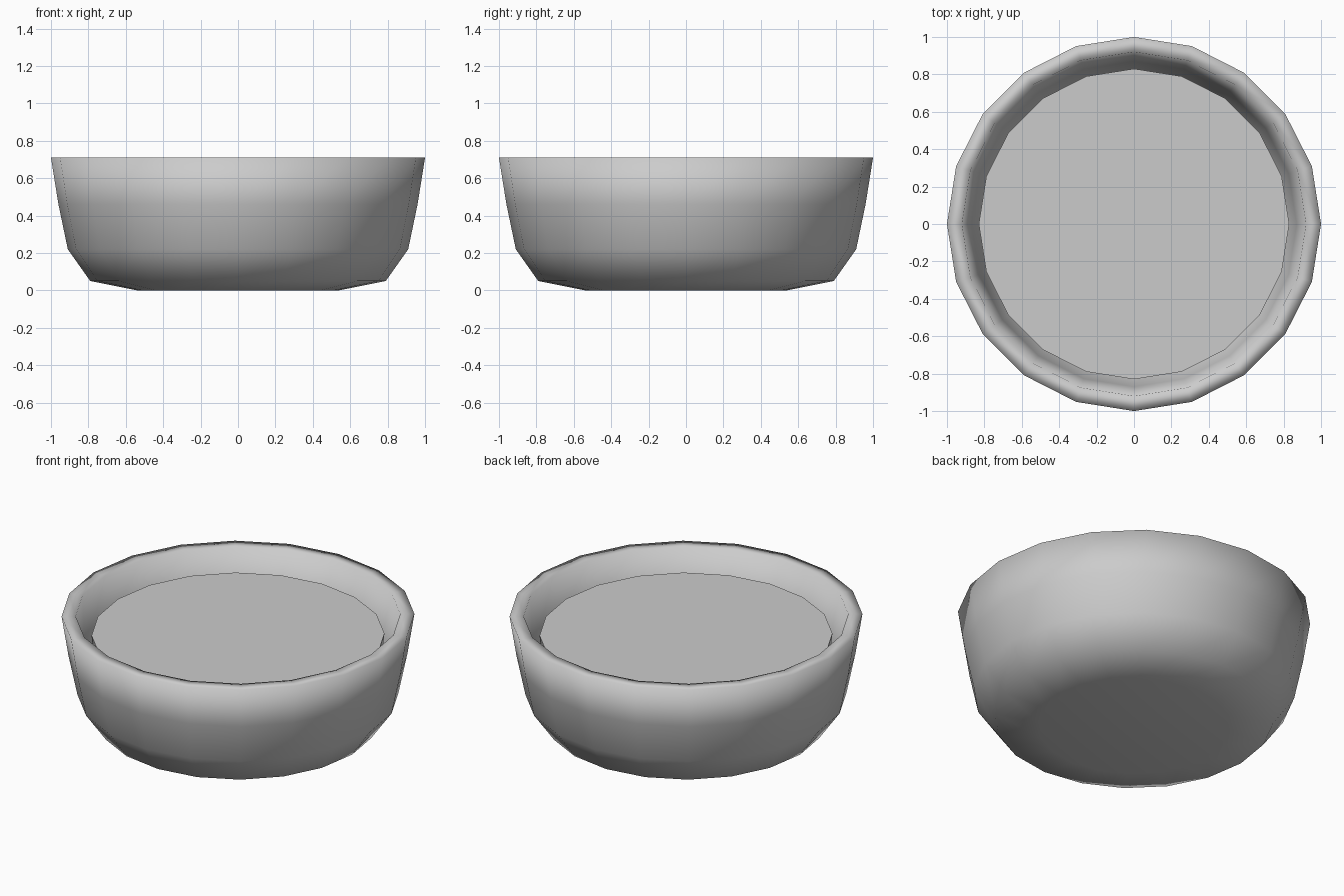
import bpy, bmesh
from math import cos, sin, pi

if "Cube" in bpy.data.objects:
    bpy.data.objects.remove(bpy.data.objects["Cube"])

SIDES = 20

def lathe(name, profile):
    """Revolve (radius, z) points around z; radius 0 becomes a single pole."""
    bm = bmesh.new()
    rings = []
    for r, z in profile:
        n = SIDES if r > 0 else 1
        rings.append([bm.verts.new((r * cos(2 * pi * i / SIDES), r * sin(2 * pi * i / SIDES), z))
                      for i in range(n)])
    for a, b in zip(rings, rings[1:]):
        for i in range(SIDES):
            j = (i + 1) % SIDES
            quad = [a[i % len(a)], a[j % len(a)], b[j % len(b)], b[i % len(b)]]
            bm.faces.new(list(dict.fromkeys(quad)))
    bmesh.ops.recalc_face_normals(bm, faces=bm.faces)
    for f in bm.faces:
        f.smooth = True
    mesh = bpy.data.meshes.new(name)
    bm.to_mesh(mesh)
    bm.free()
    obj = bpy.data.objects.new(name, mesh)
    bpy.context.collection.objects.link(obj)
    return obj

# Bowl: outer wall from the base up, over the rim and down the inside
lathe("bowl", [(0, 0), (0.54, 0), (0.79, 0.05), (0.91, 0.22), (0.96, 0.46), (1.0, 0.71),
               (0.92, 0.71), (0.87, 0.46), (0.82, 0.26), (0.72, 0.13), (0.5, 0.09), (0, 0.09)])

# Filling: flat surface a little below the rim
filling = lathe("filling", [(0, 0.59), (0.83, 0.59), (0.80, 0.27), (0.70, 0.14), (0.5, 0.1), (0, 0.1)])
mat = bpy.data.materials.new("filling_colour")
mat.diffuse_color = (0.45, 0.62, 0.72, 1)
mat.use_nodes = True
mat.node_tree.nodes["Principled BSDF"].inputs["Base Color"].default_value = mat.diffuse_color
for o in (filling,):
    bpy.context.view_layer.objects.active = o
    o.select_set(True)
    bpy.ops.object.shade_smooth_by_angle()
